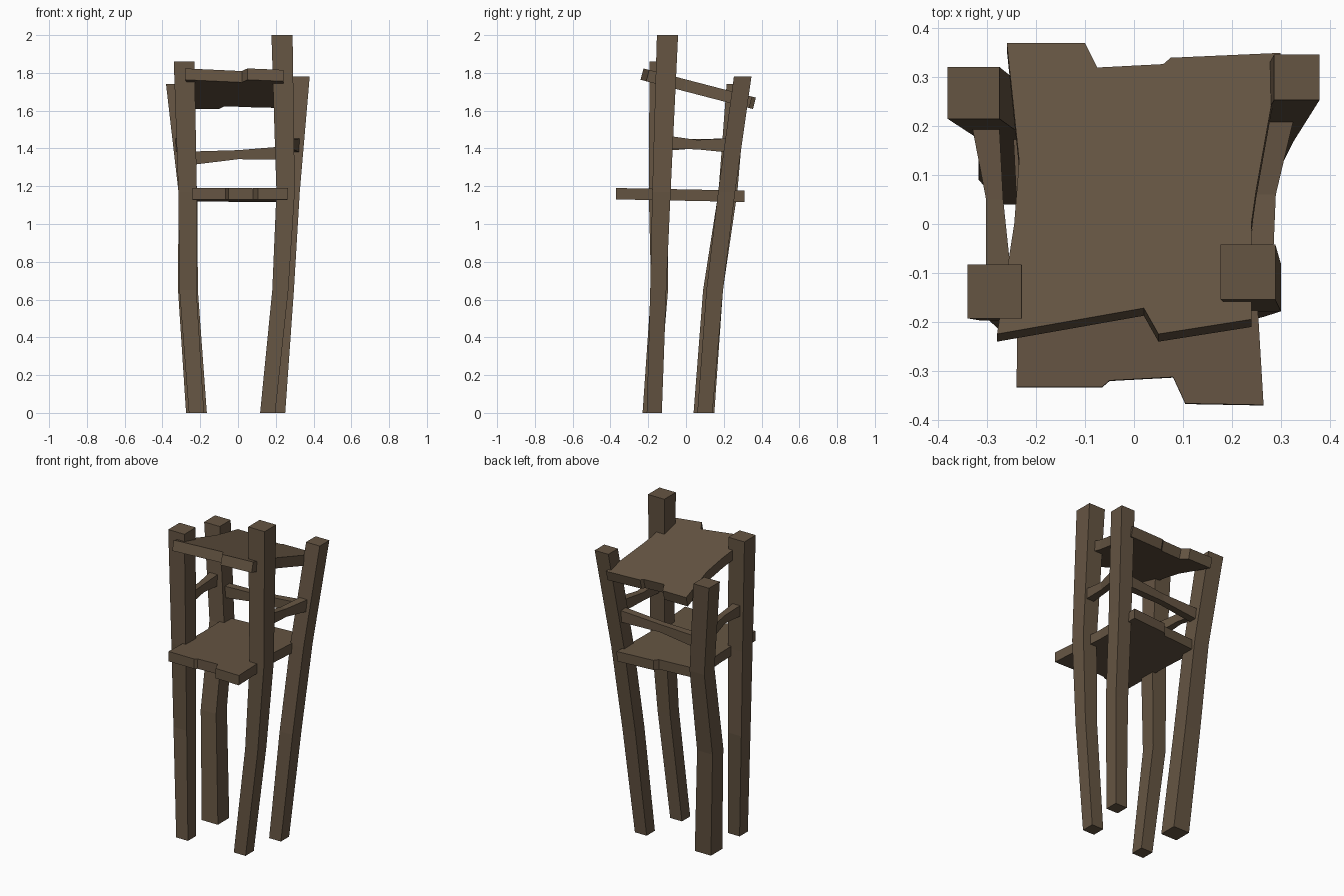
import bpy, bmesh
from mathutils import Vector

if "Cube" in bpy.data.objects:
    bpy.data.objects.remove(bpy.data.objects["Cube"])

wood = bpy.data.materials.new("dark_brown_wood")
wood.diffuse_color = (0.130, 0.090, 0.055, 1)
wood.use_nodes = True
wood.node_tree.nodes["Principled BSDF"].inputs["Base Color"].default_value = wood.diffuse_color


def finish(bm, name):
    bmesh.ops.recalc_face_normals(bm, faces=bm.faces)
    me = bpy.data.meshes.new(name)
    bm.to_mesh(me)
    bm.free()
    me.materials.append(wood)
    ob = bpy.data.objects.new(name, me)
    bpy.context.collection.objects.link(ob)


def beam(name, stations, u, v):
    """Loft rectangles; each station is (x, y, z, width along u, width along v)."""
    u, v = Vector(u), Vector(v)
    bm = bmesh.new()
    rings = []
    for x, y, z, a, b in stations:
        c = Vector((x, y, z))
        rings.append([bm.verts.new(c + u * a * i / 2 + v * b * j / 2)
                      for i, j in ((-1, -1), (1, -1), (1, 1), (-1, 1))])
    for r, s in zip(rings, rings[1:]):
        for k in range(4):
            bm.faces.new((r[k], r[(k + 1) % 4], s[(k + 1) % 4], s[k]))
    bm.faces.new(rings[0])
    bm.faces.new(rings[-1])
    finish(bm, name)


def slab(name, outline, z0, slope, thick):
    """Board with a ragged outline, tilted along y, extruded along its normal."""
    bm = bmesh.new()
    top = bm.faces.new([bm.verts.new((x, y, z0 + slope * y)) for x, y in outline])
    down = Vector((0, slope, -1)).normalized() * thick
    new = bmesh.ops.extrude_face_region(bm, geom=[top], use_keep_orig=True)["geom"]
    bmesh.ops.translate(bm, vec=down, verts=[g for g in new if isinstance(g, bmesh.types.BMVert)])
    bmesh.ops.triangulate(bm, faces=[f for f in bm.faces if len(f.verts) > 4])
    finish(bm, name)


# Four crooked posts: (x, y, z, width)
posts = {
    "front_left_post": [(-.22, -.19, 0, .08), (-.265, -.14, .65, .09),
                        (-.267, -.148, 1.17, .098), (-.285, -.138, 1.86, .11)],
    "front_right_post": [(.157, -.168, 0, .08), (.224, -.147, .65, .085),
                         (.252, -.130, 1.17, .097), (.233, -.098, 2.0, .112)],
    "back_left_post": [(-.22, .095, 0, .11), (-.265, .143, .65, .105),
                       (-.265, .222, 1.17, .10), (-.328, .268, 1.74, .106)],
    "back_right_post": [(.21, .10, 0, .08), (.252, .152, .65, .088),
                        (.282, .215, 1.17, .09), (.333, .30, 1.78, .093)],
}
for name, pts in posts.items():
    beam(name, [(x, y, z, w, w) for x, y, z, w in pts], (1, 0, 0), (0, 1, 0))

# Thin-waisted rails between the posts
beam("right_rail", [(.255, -.12, 1.435, .055, .07), (.270, .06, 1.42, .04, .05),
                    (.310, .26, 1.415, .055, .08)], (1, 0, 0), (0, 0, 1))
beam("left_rail", [(-.275, -.14, 1.42, .055, .07), (-.285, .05, 1.425, .035, .05),
                   (-.307, .23, 1.415, .06, .075)], (1, 0, 0), (0, 0, 1))
beam("back_rail", [(-.29, .235, 1.345, .05, .075), (0, .235, 1.367, .04, .048),
                   (.30, .245, 1.378, .05, .075)], (0, 1, 0), (0, 0, 1))

# Lower board with uneven plank ends
slab("seat", [(-.24, -.333), (-.065, -.333), (-.05, -.32), (.08, -.313), (.105, -.367),
              (.265, -.37), (.243, 0), (.255, .31), (.02, .29), (0, .265),
              (-.25, .245), (-.238, 0)], 1.183, -.02, .06)

# Tilted upper board
slab("top_board", [(-.28, -.225), (.02, -.172), (.05, -.225), (.24, -.195), (.24, 0),
                   (.25, .07), (.30, .35), (.075, .34), (.06, .327), (-.075, .32),
                   (-.10, .37), (-.26, .37), (-.235, .13), (-.245, 0)], 1.765, -.26, .062)
